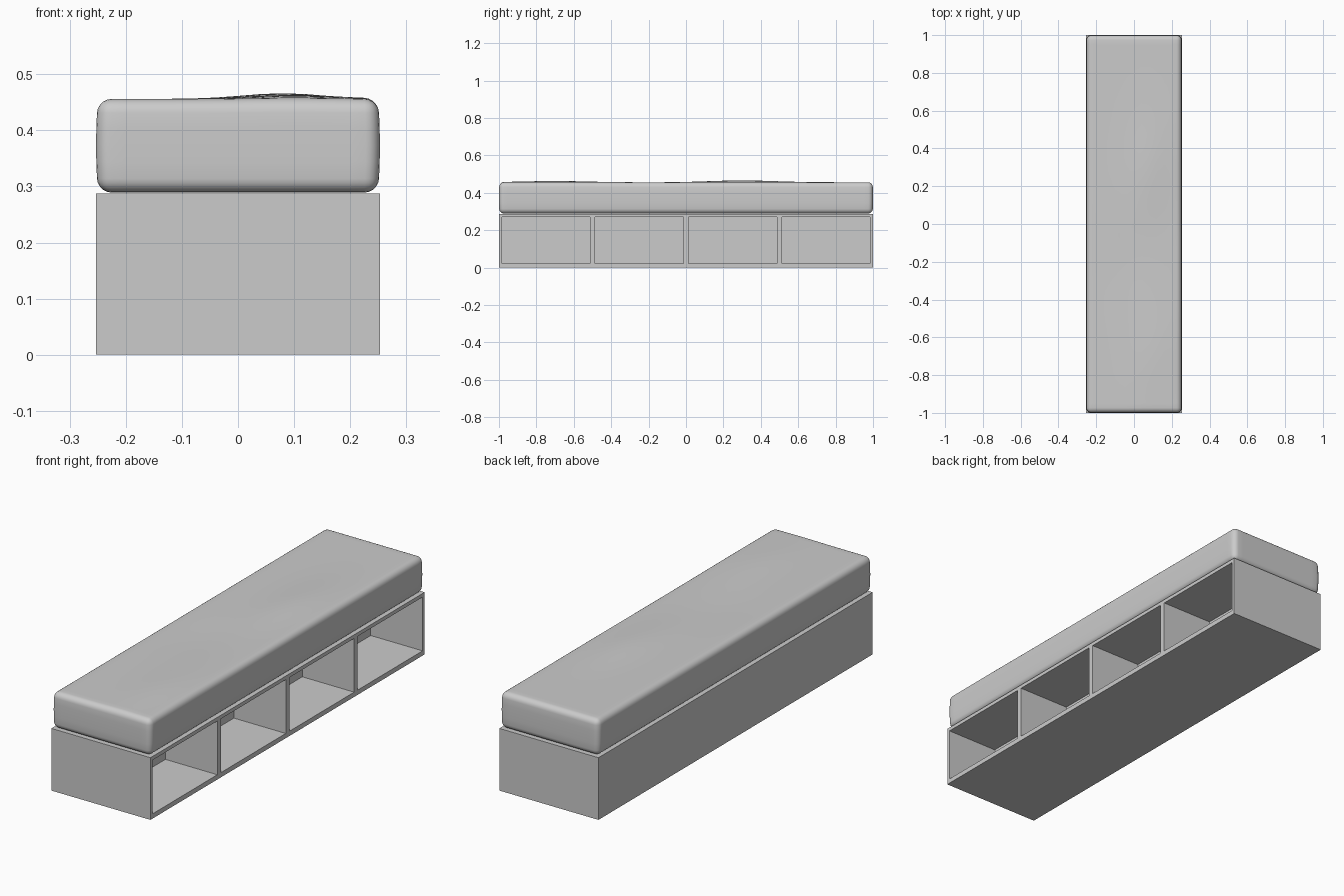
import bpy
import bmesh
import math
from mathutils import Vector

cube = bpy.data.objects.get("Cube")
if cube:
    bpy.data.objects.remove(cube, do_unlink=True)

WIDTH, LENGTH = 0.506, 2.0
BASE_TOP = 0.287
CUSHION_LOW, CUSHION_HIGH = 0.289, 0.456


def make_material(name, value):
    mat = bpy.data.materials.new(name)
    mat.use_nodes = True
    colour = (value, value, value, 1)
    mat.diffuse_color = colour
    mat.node_tree.nodes["Principled BSDF"].inputs["Base Color"].default_value = colour
    return mat


def box_mesh(width, length, low, high):
    bm = bmesh.new()
    bmesh.ops.create_cube(bm, size=1)
    bmesh.ops.scale(bm, vec=(width, length, high - low), verts=bm.verts)
    bmesh.ops.translate(bm, vec=(0, 0, (low + high) / 2), verts=bm.verts)
    return bm


def cut(bm, axis, position):
    normal = Vector((0, 0, 0))
    normal[axis] = 1
    bmesh.ops.bisect_plane(bm, geom=bm.verts[:] + bm.edges[:] + bm.faces[:],
                           plane_co=normal * position, plane_no=normal)


def finish(bm, name, mat):
    bmesh.ops.recalc_face_normals(bm, faces=bm.faces)
    mesh = bpy.data.meshes.new(name)
    bm.to_mesh(mesh)
    bm.free()
    mesh.materials.append(mat)
    obj = bpy.data.objects.new(name, mesh)
    bpy.context.collection.objects.link(obj)
    return obj


grey = make_material("plain grey", 0.6)

# Storage base: four cubbies pushed in from the open side
CELLS, CELL_LENGTH, CELL_DEPTH = 4, 0.473, 0.265
CELL_LOW, CELL_HIGH = 0.022, 0.27
pitch = LENGTH / CELLS - 0.001
centres = [(i - (CELLS - 1) / 2) * pitch for i in range(CELLS)]

bm = box_mesh(WIDTH, LENGTH, 0, BASE_TOP)
for z in (CELL_LOW, CELL_HIGH):
    cut(bm, 2, z)
for c in centres:
    for side in (-1, 1):
        cut(bm, 1, c + side * CELL_LENGTH / 2)
openings = []
for face in bm.faces:
    mid = face.calc_center_median()
    if (face.normal.x > 0.9 and CELL_LOW < mid.z < CELL_HIGH
            and any(abs(mid.y - c) < 0.1 for c in centres)):
        openings.append(face)
pushed = bmesh.ops.extrude_discrete_faces(bm, faces=openings)["faces"]
for face in pushed:
    bmesh.ops.translate(bm, vec=(-CELL_DEPTH, 0, 0), verts=face.verts)
finish(bm, "storage_base", grey)

# Seat cushion: rounded box with a softly uneven top and bulging sides
bm = box_mesh(WIDTH - 0.006, LENGTH - 0.004, CUSHION_LOW, CUSHION_HIGH)
bmesh.ops.bevel(bm, geom=bm.edges[:], offset=0.025, segments=5,
                profile=0.5, affect='EDGES')
for i in range(-5, 6):
    cut(bm, 0, i * 0.04)
for i in range(-19, 20):
    cut(bm, 1, i * 0.05)
for i in range(1, 4):
    cut(bm, 2, CUSHION_LOW + 0.025 + i * 0.03)


def hump(x, y, centre_x, centre_y, spread_x, spread_y):
    return math.exp(-((x - centre_x) / spread_x) ** 2 - ((y - centre_y) / spread_y) ** 2)


for v in bm.verts:
    x, y, z = v.co
    height = (z - CUSHION_LOW) / (CUSHION_HIGH - CUSHION_LOW)
    swell = math.sin(math.pi * height)
    v.co.x += 0.003 * swell * x / (WIDTH / 2)
    v.co.y += 0.002 * swell * y / (LENGTH / 2)
    if height > 0.8:
        lift = 0.01 * hump(x, y, 0.08, 0.3, 0.1, 0.25)
        lift += 0.007 * hump(x, y, 0.1, -0.7, 0.11, 0.25)
        lift -= 0.003 * hump(x, y, -0.04, -0.2, 0.12, 0.2)
        v.co.z += lift * (height - 0.8) / 0.2
cushion = finish(bm, "seat_cushion", grey)
for poly in cushion.data.polygons:
    poly.use_smooth = True
